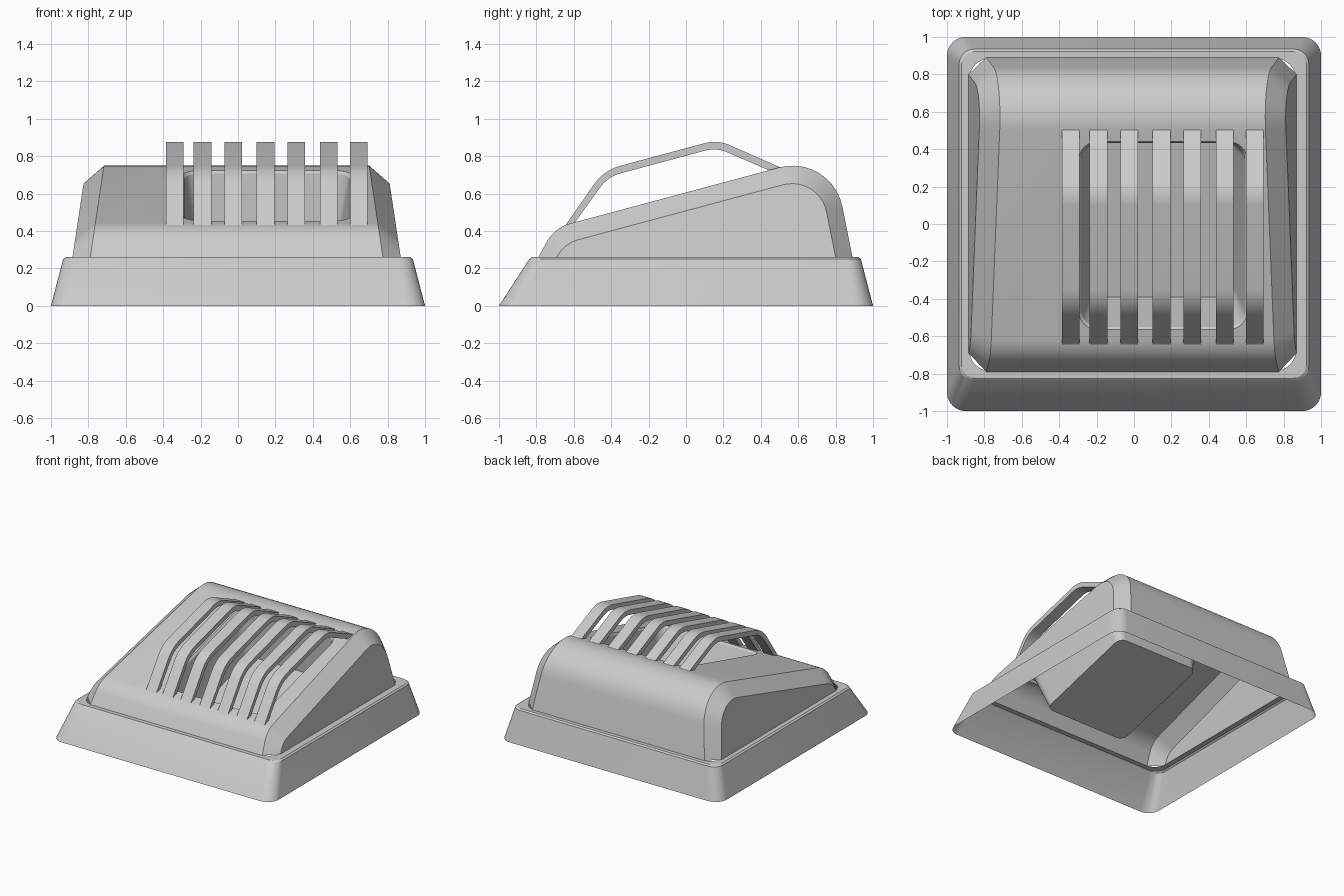
import bpy, bmesh, math
from mathutils import Vector

if "Cube" in bpy.data.objects:
    bpy.data.objects.remove(bpy.data.objects["Cube"])


def fillet(pts, tangents, n=8, closed=False):
    """Round the corners of a 2D polyline with exact arcs of given tangent length."""
    pts = [Vector(p) for p in pts]
    out = []
    for i, p in enumerate(pts):
        if not closed and i in (0, len(pts) - 1):
            out.append(p)
            continue
        d0 = (pts[i - 1] - p).normalized()
        d1 = (pts[(i + 1) % len(pts)] - p).normalized()
        t = tangents[i] if closed else tangents[i - 1]
        a, b = p + d0 * t, p + d1 * t
        w = math.sin(d0.angle(d1) / 2)
        for k in range(n + 1):
            s = k / n
            c = ((1 - s) ** 2, 2 * w * s * (1 - s), s * s)
            out.append((a * c[0] + p * c[1] + b * c[2]) / sum(c))
    return out


def rounded_rect(x0, x1, y0, y1, r, n=8):
    return fillet([(x0, y0), (x1, y0), (x1, y1), (x0, y1)], [r] * 4, n, True)


def bridge(bm, a, b, closed=True):
    for i in range(len(a) if closed else len(a) - 1):
        j = (i + 1) % len(a)
        bm.faces.new((a[i], a[j], b[j], b[i]))


def finish(bm, name):
    bmesh.ops.recalc_face_normals(bm, faces=bm.faces)
    me = bpy.data.meshes.new(name)
    bm.to_mesh(me)
    bm.free()
    ob = bpy.data.objects.new(name, me)
    bpy.context.collection.objects.link(ob)
    bpy.ops.object.select_all(action='DESELECT')
    ob.select_set(True)
    bpy.context.view_layer.objects.active = ob
    bpy.ops.object.shade_smooth_by_angle(angle=math.radians(25))


# Flared base skirt, open below, with a flat lip on top
bm = bmesh.new()
rings = []
for x0, x1, y0, y1, r, z in [(-1, 1, -1, 1, .1, 0),
                             (-.935, .935, -.838, .935, .08, .25),
                             (-.922, .922, -.825, .922, .075, .26),
                             (-.88, .865, -.785, .885, .11, .26)]:
    rings.append([bm.verts.new((p.x, p.y, z)) for p in rounded_rect(x0, x1, y0, y1, r)])
for a, b in zip(rings, rings[1:]):
    bridge(bm, a, b)
finish(bm, "base_skirt")

# Wedge housing: main profile, chamfered flanks, sunken pocket in the slope
N = 10
main = fillet([(-.79, .26), (-.702, .418), (.779, .815), (.89, .26)], [.085, .289], N)
side = fillet([(-.69, .26), (-.649, .334), (.712, .699), (.80, .26)], [.075, .2], N)
bm = bmesh.new()


def row(profile, x, lean):
    return [bm.verts.new((x + lean * (p.y - .26), p.x, p.y)) for p in profile]


left_side, left = row(side, -.885, .15), row(main, -.79, .15)
right, right_side = row(main, .775, -.15), row(side, .87, -.15)
bridge(bm, left_side, left, False)
bridge(bm, right, right_side, False)
bm.faces.new(left_side)
bm.faces.new(right_side)
slope = N + 1
bridge(bm, left[:slope + 1], right[:slope + 1], False)
bridge(bm, left[slope + 1:], right[slope + 1:], False)

# Pocket rings run perpendicular to the slope
e0, e1 = left[slope].co.copy(), left[slope + 1].co.copy()
along = Vector((0, e1.y - e0.y, e1.z - e0.z)).normalized()
down = Vector((0, along.z, -along.y))
origin = Vector((0, e0.y, e0.z))
s0, s1 = (-.565 - e0.y) / along.y, (.44 - e0.y) / along.y
pocket = []
for inset, depth in [(0, 0), (.012, .015), (.075, .39)]:
    pocket.append([bm.verts.new(origin + Vector((p.x, 0, 0)) + along * p.y + down * depth)
                   for p in rounded_rect(-.295 + inset, .605 - inset,
                                         s0 + inset, s1 - inset, .1 - inset / 2)])
for a, b in zip(pocket, pocket[1:]):
    bridge(bm, a, b)
bm.faces.new(pocket[-1])


def edge(a, b):
    return bm.edges.get((a, b)) or bm.edges.new((a, b))


# Fill the slope around the pocket opening
outline = [left[slope], left[slope + 1], right[slope + 1], right[slope]]
loops = [edge(l[i - 1], l[i]) for l in (outline, pocket[0]) for i in range(len(l))]
bmesh.ops.triangle_fill(bm, edges=loops, use_beauty=True, use_dissolve=False)
finish(bm, "housing")

# Seven bent guard slats over the pocket
outer = fillet([(-.645, .43), (-.439, .725), (.168, .888), (.505, .74)], [.09, .07])
inner = fillet([(-.605, .43), (-.418, .69), (.162, .846), (.445, .724)], [.07, .06])
for i, x in enumerate([-.338, -.19, -.025, .147, .312, .485, .645]):
    bm = bmesh.new()
    rows = [[bm.verts.new((x + dx, p.x, p.y)) for p in prof]
            for prof, dx in ((outer, -.047), (outer, .047), (inner, .047), (inner, -.047))]
    for k in range(4):
        bridge(bm, rows[k], rows[(k + 1) % 4], False)
    for k in (0, -1):
        bm.faces.new([r[k] for r in rows])
    finish(bm, f"guard_slat_{i + 1}")
